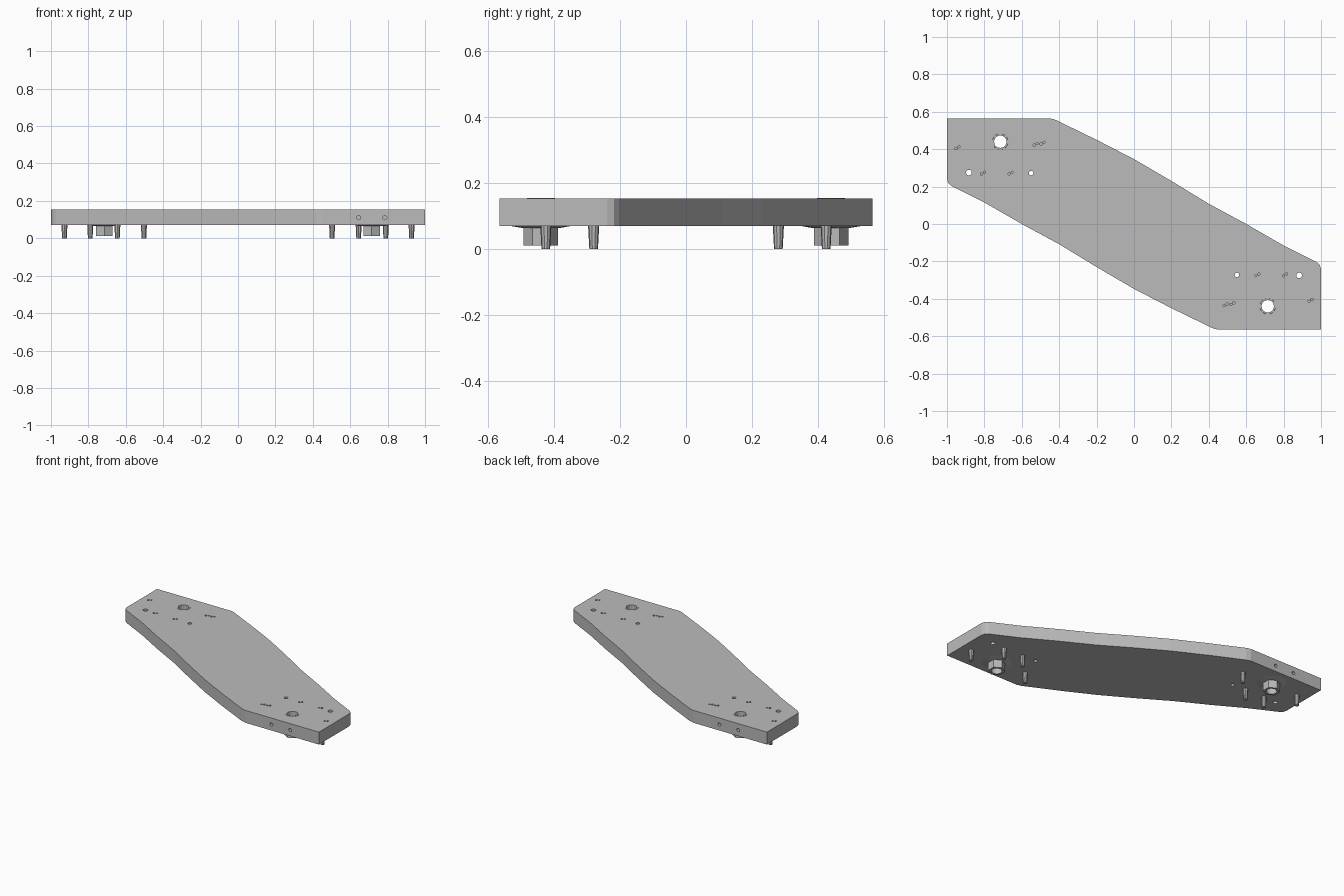
import bpy, bmesh, math
from mathutils import Matrix, Vector

if "Cube" in bpy.data.objects:
    bpy.data.objects.remove(bpy.data.objects["Cube"])

GREY = (0.50, 0.50, 0.50, 1)
mat = bpy.data.materials.new("plain grey")
mat.use_nodes = True
mat.diffuse_color = GREY
mat.node_tree.nodes["Principled BSDF"].inputs["Base Color"].default_value = GREY

BOTTOM, TOP = 0.07, 0.154
ENDS = (("front", 1), ("back", -1))   # the two ends are half-turn copies


def make(name, bm):
    bmesh.ops.recalc_face_normals(bm, faces=bm.faces)
    mesh = bpy.data.meshes.new(name)
    bm.to_mesh(mesh)
    bm.free()
    mesh.materials.append(mat)
    obj = bpy.data.objects.new(name, mesh)
    bpy.context.collection.objects.link(obj)
    return obj


def rod(bm, x, y, z0, z1, r0, r1=None, sides=16, turn=0.0):
    """Upright rod from z0 to z1, optionally tapered."""
    place = Matrix.Translation((x, y, (z0 + z1) / 2)) @ Matrix.Rotation(turn, 4, "Z")
    bmesh.ops.create_cone(bm, cap_ends=True, segments=sides, radius1=r0,
                          radius2=r0 if r1 is None else r1, depth=z1 - z0, matrix=place)


def cut(obj, cutter):
    mod = obj.modifiers.new("holes", "BOOLEAN")
    mod.operation = "DIFFERENCE"
    mod.solver = "EXACT"
    mod.object = cutter
    bpy.context.view_layer.objects.active = obj
    bpy.ops.object.modifier_apply(modifier=mod.name)


# Main slab: half the outline, repeated by a half turn
half = [(1, -0.565), (1, -0.24), (0.993, -0.218), (0.975, -0.203), (0.8, -0.115),
        (0.6, 0), (0.4, 0.108), (0.2, 0.23), (0, 0.347), (-0.2, 0.45),
        (-0.42, 0.557), (-0.45, 0.565)]
bm = bmesh.new()
outline = half + [(-x, -y) for x, y in half]
face = bm.faces.new([bm.verts.new((x, y, BOTTOM)) for x, y in outline])
walls = bmesh.ops.extrude_face_region(bm, geom=[face])
bmesh.ops.translate(bm, vec=(0, 0, TOP - BOTTOM),
                    verts=[v for v in walls["geom"] if isinstance(v, bmesh.types.BMVert)])
slab = make("slab", bm)

NUT = Vector((0.715, -0.44))
PEGS = [(0.928, -0.425), (0.79, -0.28), (0.645, -0.28), (0.503, -0.425)]
SLOTS = [(0.945, -0.408), (0.808, -0.272), (0.66, -0.272), (0.49, -0.432), (0.527, -0.425)]

# Hole cutter: bolt holes, small through holes, top pockets, edge holes
bm = bmesh.new()
for end, s in ENDS:
    rod(bm, s * NUT.x, s * NUT.y, -0.05, 0.3, 0.033, sides=20)
    rod(bm, s * 0.55, s * -0.272, 0, 0.3, 0.012)
    rod(bm, s * 0.883, s * -0.275, 0, 0.3, 0.015)
    for x, y in SLOTS:
        rod(bm, s * (x - 0.009), s * (y - 0.005), 0.12, 0.2, 0.006, sides=8)
        rod(bm, s * (x + 0.007), s * (y + 0.004), 0.12, 0.2, 0.007, sides=8)
    for x in (0.645, 0.785):
        place = Matrix.Translation((s * x, s * -0.565, 0.11)) @ Matrix.Rotation(math.pi / 2, 4, "X")
        bmesh.ops.create_cone(bm, cap_ends=True, segments=16, radius1=0.011,
                              radius2=0.011, depth=0.06, matrix=place)
cutter = make("hole_cutter", bm)
cutter.hide_render = True
cut(slab, cutter)

for end, s in ENDS:
    x, y = s * NUT.x, s * NUT.y
    # Hex nut below the slab
    bm = bmesh.new()
    rod(bm, x, y, 0.012, BOTTOM + 0.003, 0.052, sides=6)
    nut = make(end + "_nut", bm)
    cut(nut, cutter)
    # Shallow flange around the nut
    bm = bmesh.new()
    rod(bm, x, y, 0.065, BOTTOM + 0.001, 0.06, 0.095, sides=24)
    flange = make(end + "_flange", bm)
    cut(flange, cutter)
    # Thin rim around the bolt hole on top
    bm = bmesh.new()
    rod(bm, x, y, TOP - 0.004, TOP + 0.001, 0.044, 0.042, sides=20)
    rim = make(end + "_rim", bm)
    cut(rim, cutter)
    # Locating pegs
    for i, (px, py) in enumerate(PEGS):
        bm = bmesh.new()
        rod(bm, s * px, s * py, 0, BOTTOM + 0.003, 0.013, 0.017, sides=10)
        make(f"{end}_peg_{i + 1}", bm)

bpy.data.objects.remove(cutter)
